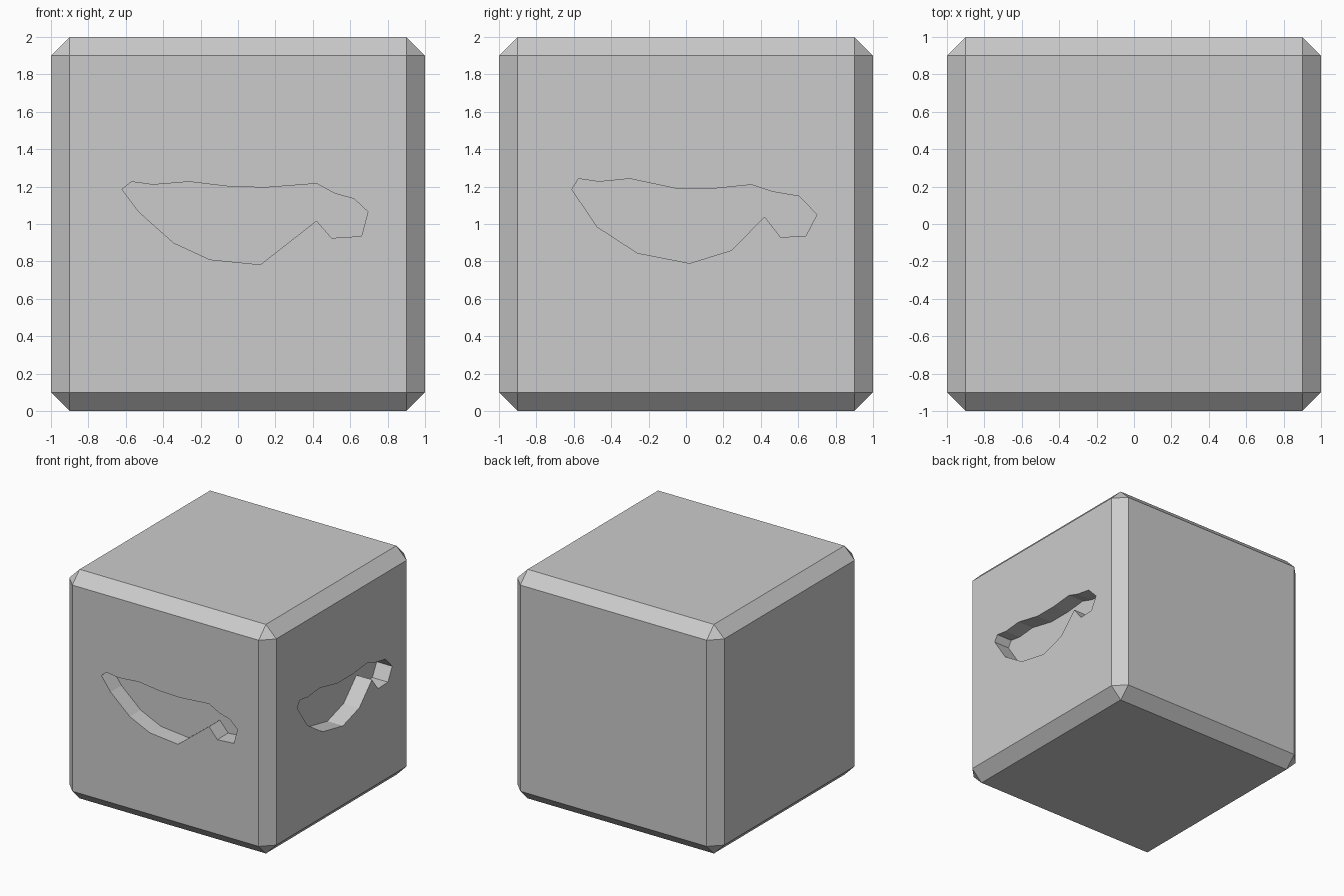
import bpy
import bmesh
from math import radians
from mathutils import Matrix

if "Cube" in bpy.data.objects:
    bpy.data.objects.remove(bpy.data.objects["Cube"])

DEPTH = 0.15

# Recess outlines as (across the face, height)
FRONT = [(-.62, 1.185), (-.57, 1.226), (-.455, 1.21), (-.26, 1.226), (-.045, 1.2),
         (.145, 1.195), (.42, 1.216), (.52, 1.162), (.62, 1.135), (.695, 1.065),
         (.66, .935), (.50, .925), (.42, 1.018), (.12, .783), (-.15, .81),
         (-.345, .90), (-.53, 1.065)]
RIGHT = [(-.61, 1.185), (-.575, 1.242), (-.465, 1.226), (-.30, 1.242), (-.055, 1.19),
         (.155, 1.19), (.35, 1.21), (.46, 1.173), (.605, 1.148), (.70, 1.05),
         (.64, .935), (.505, .93), (.42, 1.04), (.245, .86), (.02, .79),
         (-.26, .845), (-.475, .985)]


def recess_cutter(name, outline, angle):
    """Prism through the front face, turned about z to the wanted side."""
    bm = bmesh.new()
    face = bm.faces.new([bm.verts.new((u, -1.2, h)) for u, h in outline])
    ext = bmesh.ops.extrude_face_region(bm, geom=[face], use_keep_orig=True)
    moved = [g for g in ext["geom"] if isinstance(g, bmesh.types.BMVert)]
    bmesh.ops.translate(bm, verts=moved, vec=(0, 0.2 + DEPTH, 0))
    bmesh.ops.recalc_face_normals(bm, faces=bm.faces)
    bm.transform(Matrix.Rotation(angle, 4, 'Z'))
    mesh = bpy.data.meshes.new(name)
    bm.to_mesh(mesh)
    bm.free()
    obj = bpy.data.objects.new(name, mesh)
    bpy.context.collection.objects.link(obj)
    obj.hide_render = True
    return obj


# Chamfered block
bpy.ops.mesh.primitive_cube_add(size=2, location=(0, 0, 1))
block = bpy.context.object
block.name = "block"
bevel = block.modifiers.new("chamfer", 'BEVEL')
bevel.width = 0.1
bevel.segments = 1

# Carved recesses on the front and right faces
cutters = [recess_cutter("front_recess_cutter", FRONT, 0),
           recess_cutter("right_recess_cutter", RIGHT, radians(90))]
for cutter in cutters:
    cut = block.modifiers.new(cutter.name, 'BOOLEAN')
    cut.operation = 'DIFFERENCE'
    cut.solver = 'EXACT'
    cut.object = cutter

bpy.ops.object.select_all(action='DESELECT')
block.select_set(True)
bpy.context.view_layer.objects.active = block
for mod in list(block.modifiers):
    bpy.ops.object.modifier_apply(modifier=mod.name)
for cutter in cutters:
    bpy.data.objects.remove(cutter)
